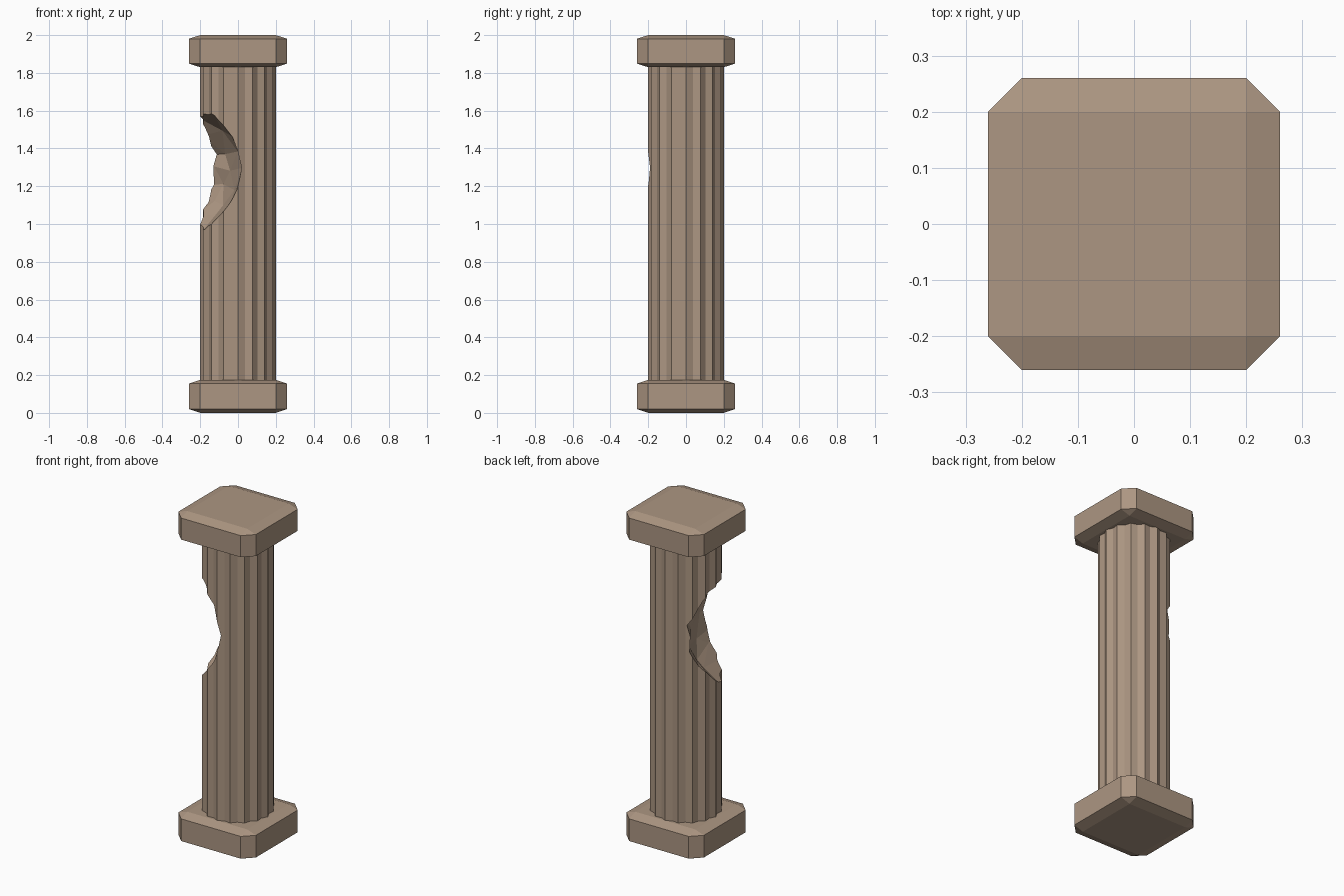
import bpy, bmesh, math, random
from mathutils import Vector, Matrix

if "Cube" in bpy.data.objects:
    bpy.data.objects.remove(bpy.data.objects["Cube"])

random.seed(7)
stone = bpy.data.materials.new("weathered stone")
stone.diffuse_color = (0.413, 0.305, 0.223, 1)
stone.use_nodes = True
stone.node_tree.nodes["Principled BSDF"].inputs["Base Color"].default_value = stone.diffuse_color


def make(name, bm):
    bmesh.ops.recalc_face_normals(bm, faces=bm.faces)
    me = bpy.data.meshes.new(name)
    bm.to_mesh(me)
    bm.free()
    me.materials.append(stone)
    ob = bpy.data.objects.new(name, me)
    bpy.context.collection.objects.link(ob)
    return ob


# Base and capital: evenly bevelled cube squashed in height
def slab(name, z0, z1):
    bm = bmesh.new()
    bmesh.ops.create_cube(bm, size=0.52)
    bmesh.ops.bevel(bm, geom=bm.edges[:], offset=0.06, segments=1,
                    affect='EDGES', profile=0.5)
    bmesh.ops.scale(bm, vec=(1, 1, (z1 - z0) / 0.52), verts=bm.verts)
    bmesh.ops.translate(bm, vec=(0, 0, (z0 + z1) / 2), verts=bm.verts)
    return make(name, bm)


slab("base", 0.0, 0.175)
slab("capital", 1.83, 2.0)

# Fluted shaft: 16 ridges, zigzag section
bm = bmesh.new()
ring = []
for i in range(32):
    r = 0.2 if i % 2 == 0 else 0.185
    a = math.pi * i / 16
    ring.append(bm.verts.new((r * math.cos(a), r * math.sin(a), 0.16)))
face = bm.faces.new(ring)
ext = bmesh.ops.extrude_face_region(bm, geom=[face])
top = [v for v in ext["geom"] if isinstance(v, bmesh.types.BMVert)]
bmesh.ops.translate(bm, vec=(0, 0, 1.69), verts=top)
shaft = make("fluted_shaft", bm)

# Broken bite: rough ellipsoid cutter on the left front of the shaft
bm = bmesh.new()
bmesh.ops.create_icosphere(bm, subdivisions=3, radius=0.38)
for v in bm.verts:
    v.co += Vector([random.uniform(-0.026, 0.026) for _ in range(3)])
bite_angle = math.radians(201)
bmesh.ops.scale(bm, vec=(1, 1.5, 1), verts=bm.verts)
bmesh.ops.transform(bm, verts=bm.verts, matrix=
                    Matrix.Rotation(bite_angle, 4, 'Z')
                    @ Matrix.Translation((0.415, 0, 0)))
bmesh.ops.translate(bm, vec=(0, 0, 1.29), verts=bm.verts)
cutter = make("bite_cutter", bm)
cutter.hide_render = True

mod = shaft.modifiers.new("bite", 'BOOLEAN')
mod.operation = 'DIFFERENCE'
mod.solver = 'EXACT'
mod.object = cutter
bpy.context.view_layer.objects.active = shaft
shaft.select_set(True)
bpy.ops.object.modifier_apply(modifier=mod.name)
bpy.data.objects.remove(cutter)
